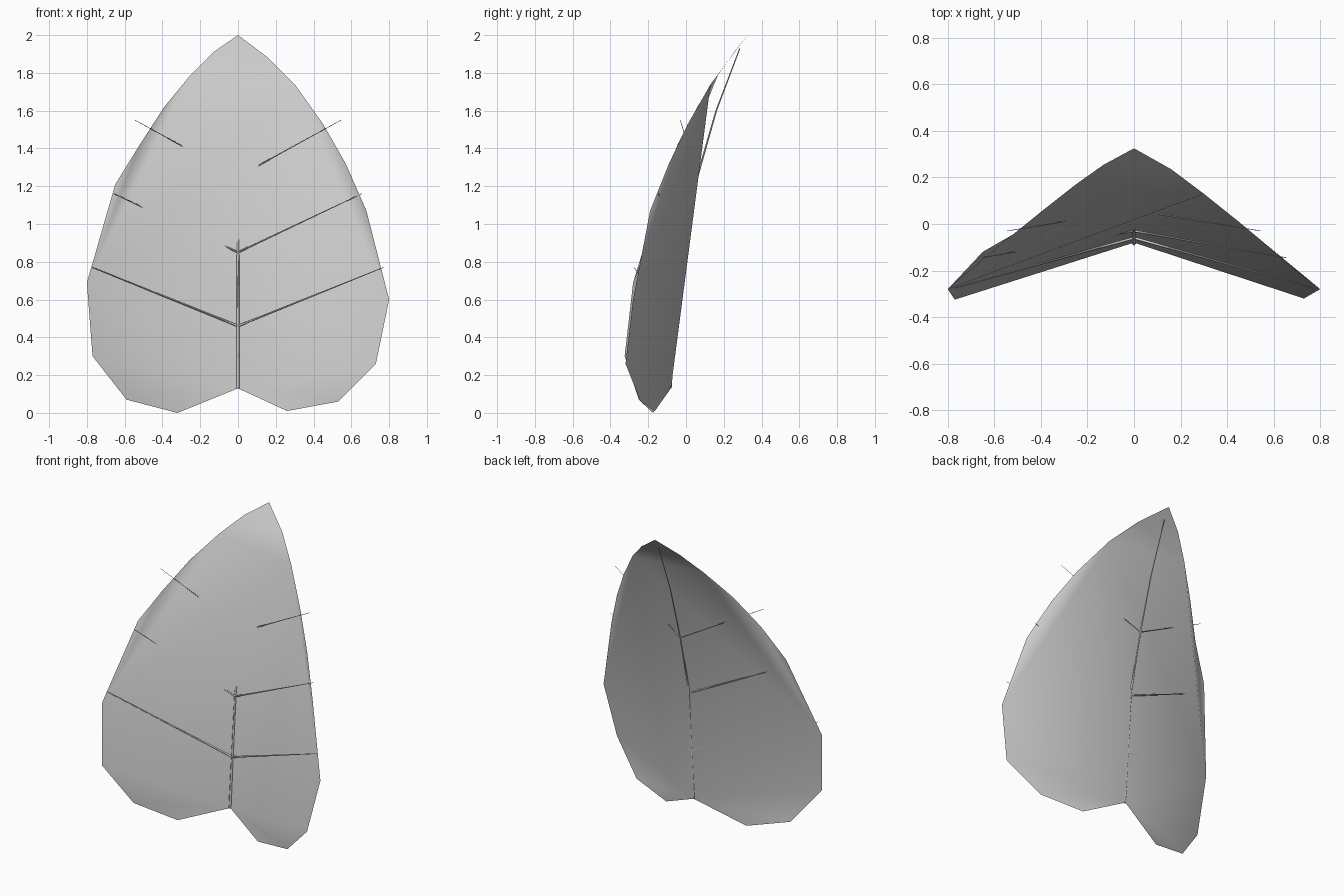
import bpy

if "Cube" in bpy.data.objects:
    bpy.data.objects.remove(bpy.data.objects["Cube"])

# Leaf blade: outline counter-clockwise from the stem notch
outline = [
    (0, -.08, .13), (.26, -.165, .01), (.53, -.24, .06), (.73, -.32, .26),
    (.80, -.28, .60), (.68, -.19, 1.07), (.57, -.09, 1.32), (.45, .01, 1.53),
    (.30, .13, 1.74), (.16, .235, 1.88), (0, .325, 2.0), (-.13, .255, 1.91),
    (-.25, .17, 1.79), (-.39, .06, 1.62), (-.52, -.045, 1.42), (-.65, -.12, 1.21),
    (-.80, -.28, .69), (-.77, -.325, .30), (-.59, -.25, .07), (-.32, -.175, 0)]
# folds of the blade: lobes fan from the notch, the rest zig-zags to the tip
faces = [(0, i, i + 1) for i in (1, 2, 3)]
faces += [(0, 4, 8), (4, 5, 6), (4, 6, 8), (6, 7, 8), (0, 8, 16), (8, 12, 16),
          (8, 9, 12), (9, 11, 12), (9, 10, 11), (12, 13, 14), (12, 14, 16), (14, 15, 16)]
faces += [(0, i, i + 1) for i in (16, 17, 18)]
mesh = bpy.data.meshes.new("leaf_blade")
mesh.from_pydata(outline, [], faces)
mesh.shade_smooth()
blade = bpy.data.objects.new("leaf_blade", mesh)
bpy.context.collection.objects.link(blade)


def vein(name, points, thick, tip):
    """Thin tapered four-sided rib along a path."""
    cu = bpy.data.curves.new(name, 'CURVE')
    cu.dimensions = '3D'
    cu.bevel_depth = thick
    cu.bevel_resolution = 0
    sp = cu.splines.new('POLY')
    sp.points.add(len(points) - 1)
    for i, (p, co) in enumerate(zip(sp.points, points)):
        p.co = (*co, 1)
        p.radius = 1 + (tip - 1) * i / (len(points) - 1)
    ob = bpy.data.objects.new(name, cu)
    bpy.context.collection.objects.link(ob)


# Central rib
vein("midrib", [(0, -.085, .13), (0, -.06, .47), (0, -.027, .88),
                (0, .06, 1.25), (0, .16, 1.60), (0, .285, 1.93)], .009, .3)

# Side ribs in mirrored pairs
pairs = [((0, -.06, .46), (.77, -.275, .77)),
         ((0, -.03, .85), (.655, -.145, 1.16)),
         ((0, .06, 1.25), (.545, -.03, 1.55))]
for n, (a, b) in enumerate(pairs):
    for side, s in (("right", 1), ("left", -1)):
        vein(f"side_vein_{side}_{n + 1}", [a, (b[0] * s, b[1], b[2])], .006 - .001 * n, .3)
